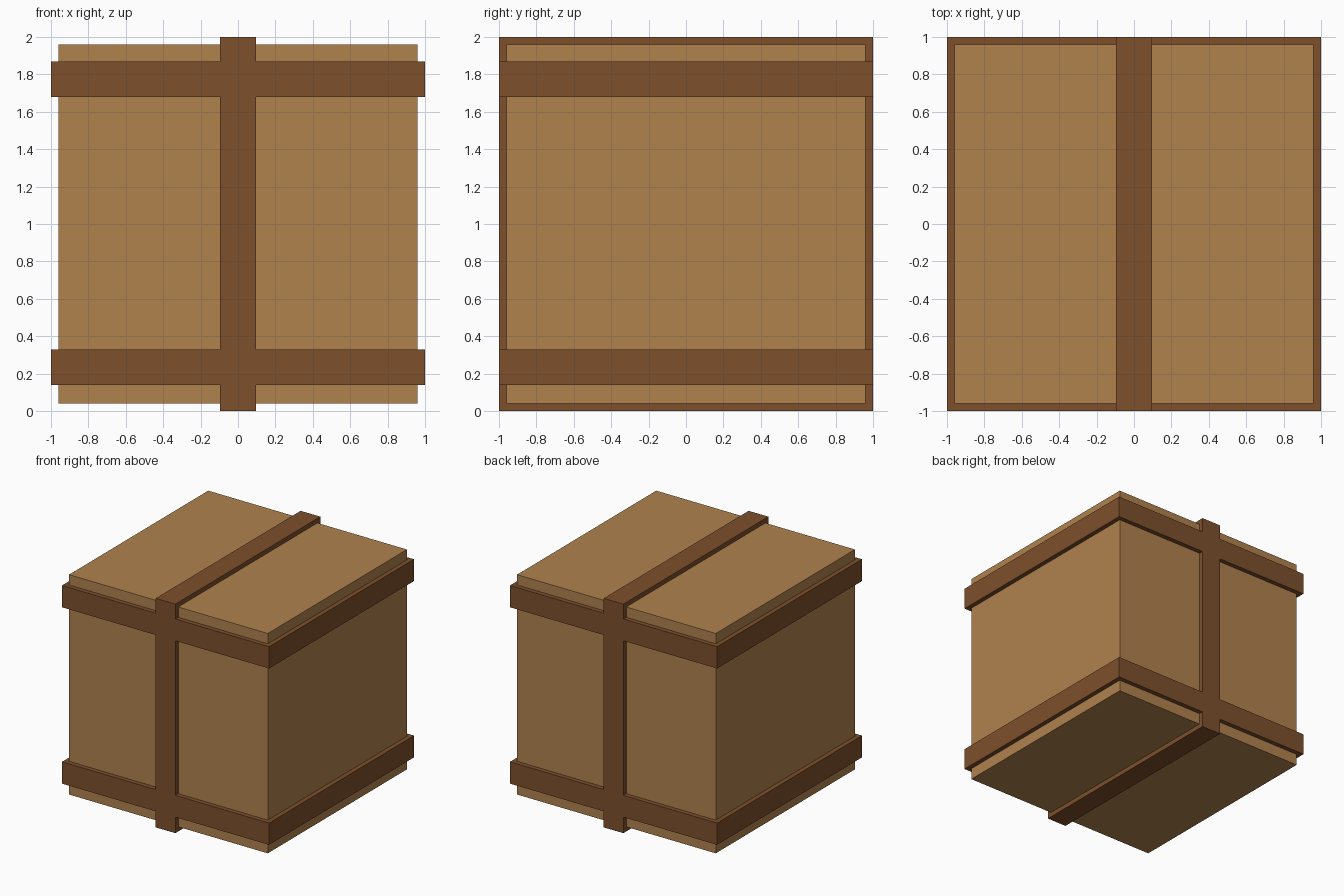
import bpy

default_cube = bpy.data.objects.get("Cube")
if default_cube:
    bpy.data.objects.remove(default_cube, do_unlink=True)


def make_material(name, rgb):
    mat = bpy.data.materials.new(name)
    mat.use_nodes = True
    colour = (*rgb, 1.0)
    mat.diffuse_color = colour
    mat.node_tree.nodes["Principled BSDF"].inputs["Base Color"].default_value = colour
    return mat


def make_box(name, size, z, mat):
    bpy.ops.mesh.primitive_cube_add(size=1, location=(0, 0, z))
    obj = bpy.context.object
    obj.name = name
    obj.scale = size
    bpy.ops.object.transform_apply(location=True, rotation=False, scale=True)
    obj.data.materials.append(mat)
    return obj


cardboard = make_material("light tan", (0.434, 0.223, 0.076))
strap_brown = make_material("dark brown", (0.205, 0.080, 0.025))

STRAP_WIDTH = 0.19

# Box body, slightly inset from the straps on every side
make_box("box_body", (1.92, 1.92, 1.92), 1.0, cardboard)

# Strap running over the top, front, bottom and back
straps = make_box("straps", (STRAP_WIDTH, 2, 2), 1.0, strap_brown)

# Upper and lower bands, joined flush with the vertical strap
for name, z in (("lower_band", 0.235), ("upper_band", 1.775)):
    band = make_box(name, (2, 2, STRAP_WIDTH), z, strap_brown)
    union = straps.modifiers.new(name, "BOOLEAN")
    union.operation = "UNION"
    union.solver = "EXACT"
    union.object = band
    bpy.context.view_layer.objects.active = straps
    bpy.ops.object.modifier_apply(modifier=union.name)
    bpy.data.objects.remove(band, do_unlink=True)
